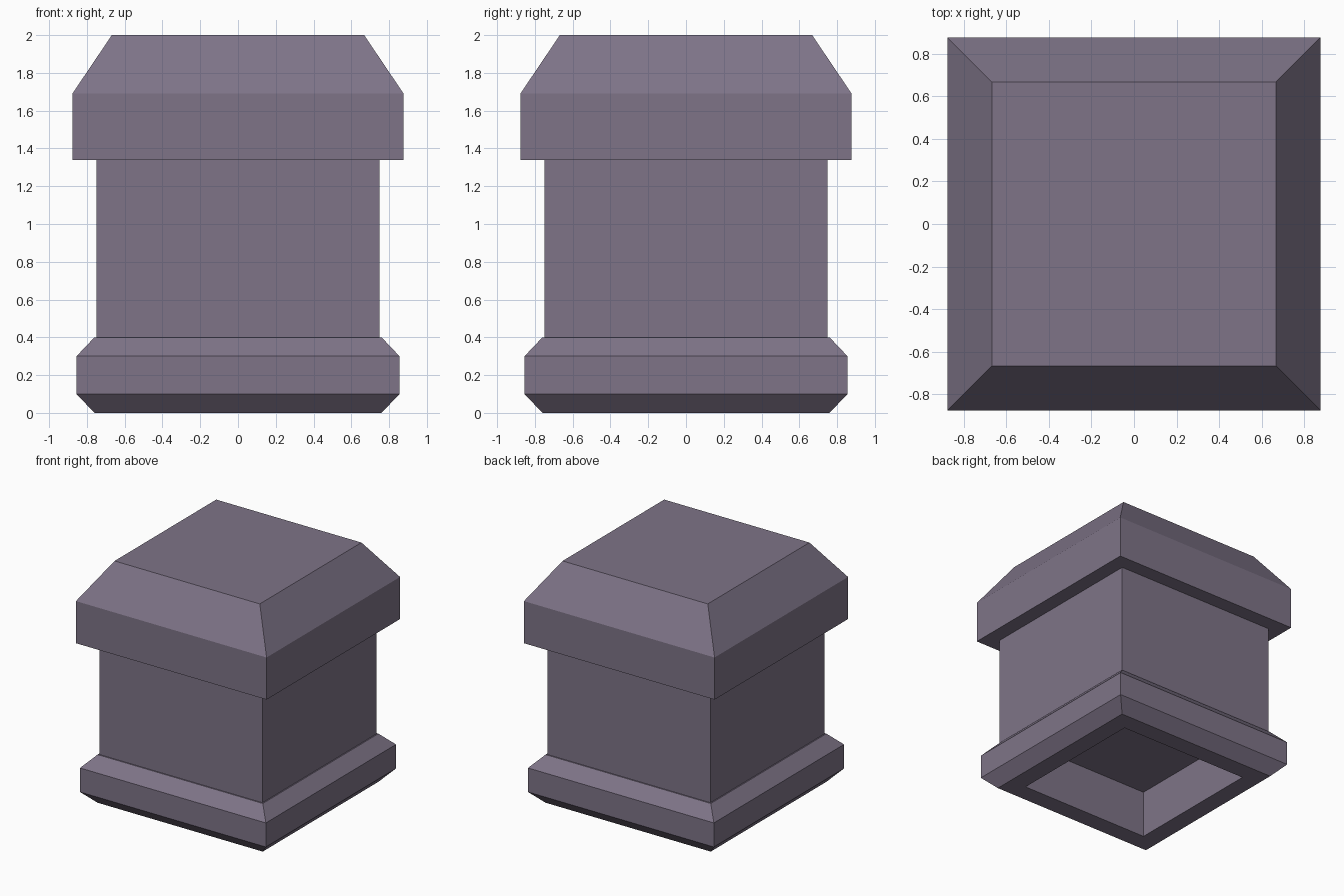
import bpy
import bmesh

cube = bpy.data.objects.get("Cube")
if cube:
    bpy.data.objects.remove(cube, do_unlink=True)

# Muted purple-grey stone
stone = bpy.data.materials.new("purple grey stone")
stone.use_nodes = True
colour = (0.21, 0.175, 0.245, 1)
stone.diffuse_color = colour
bsdf = stone.node_tree.nodes["Principled BSDF"]
bsdf.inputs["Base Color"].default_value = colour
bsdf.inputs["Roughness"].default_value = 0.9

CORNERS = ((-1, -1), (1, -1), (1, 1), (-1, 1))


def square_loft(name, profile, hollow=False):
    """Sweep (half width, height) points round a square; hollow joins last to first."""
    bm = bmesh.new()
    rings = [[bm.verts.new((sx * w, sy * w, z)) for sx, sy in CORNERS]
             for w, z in profile]
    pairs = list(zip(rings, rings[1:]))
    if hollow:
        pairs.append((rings[-1], rings[0]))
    else:
        bm.faces.new(rings[0][::-1])
        bm.faces.new(rings[-1])
    for low, high in pairs:
        for i in range(4):
            j = (i + 1) % 4
            bm.faces.new((low[i], low[j], high[j], high[i]))
    bmesh.ops.recalc_face_normals(bm, faces=bm.faces)
    mesh = bpy.data.meshes.new(name)
    bm.to_mesh(mesh)
    bm.free()
    mesh.materials.append(stone)
    obj = bpy.data.objects.new(name, mesh)
    bpy.context.collection.objects.link(obj)
    return obj


# Chamfered base moulding, open underneath
square_loft("base_moulding",
            [(0.76, 0), (0.855, 0.1), (0.855, 0.3), (0.76, 0.4),
             (0.605, 0.4), (0.605, 0)], hollow=True)

# Plain square shaft, whose underside closes the recess
square_loft("shaft", [(0.75, 0.4), (0.75, 1.34)])

# Overhanging cap with sloped shoulders
square_loft("cap", [(0.877, 1.34), (0.877, 1.69), (0.668, 2)])
